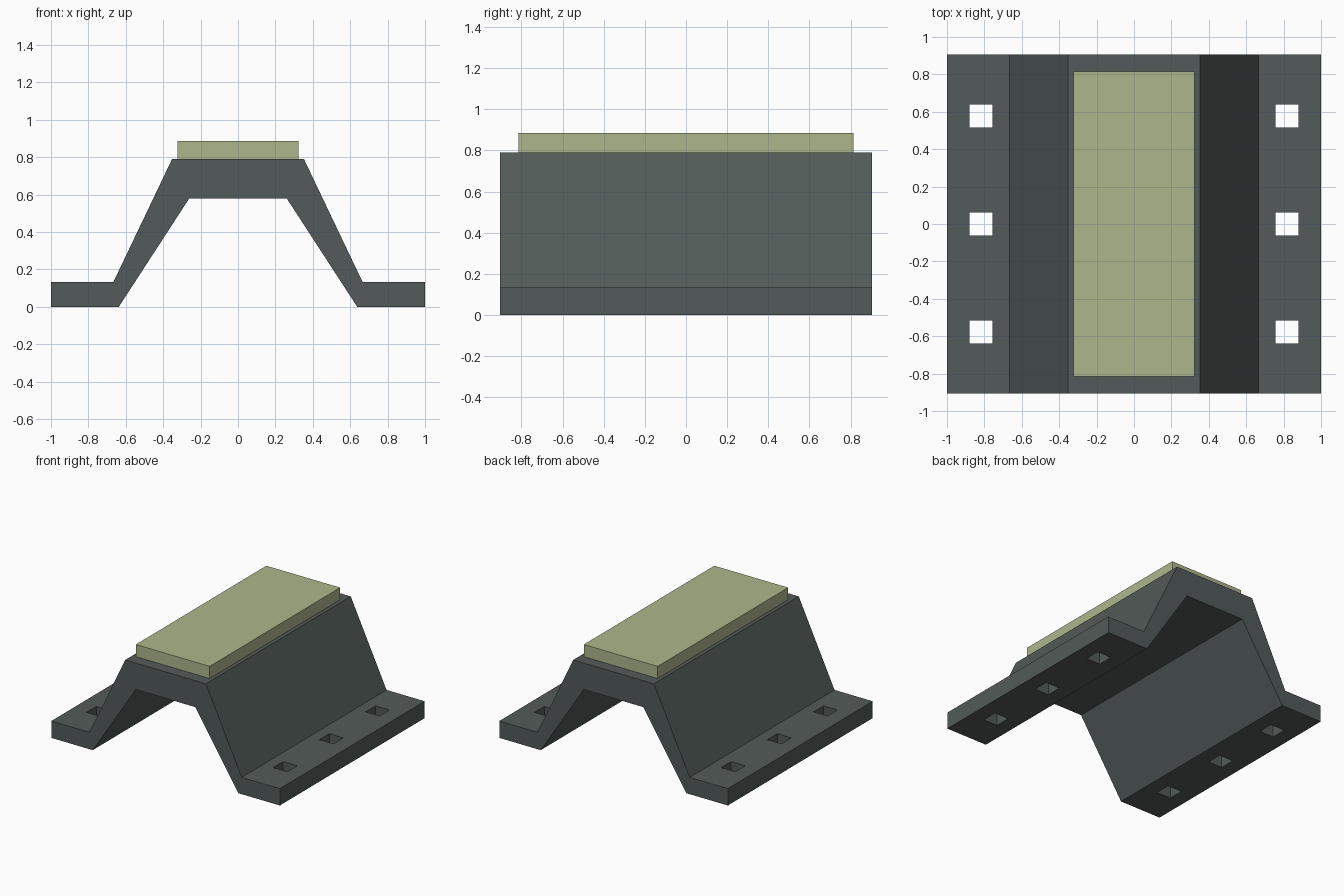
import bpy, bmesh
from mathutils import Matrix

if "Cube" in bpy.data.objects:
    bpy.data.objects.remove(bpy.data.objects["Cube"])


def make_object(name, bm, color=None):
    bmesh.ops.recalc_face_normals(bm, faces=bm.faces[:])
    mesh = bpy.data.meshes.new(name)
    bm.to_mesh(mesh)
    bm.free()
    obj = bpy.data.objects.new(name, mesh)
    bpy.context.collection.objects.link(obj)
    if color:
        mat = bpy.data.materials.new(name + "_material")
        mat.diffuse_color = (*color, 1)
        mat.use_nodes = True
        mat.node_tree.nodes["Principled BSDF"].inputs["Base Color"].default_value = mat.diffuse_color
        mesh.materials.append(mat)
    return obj


def add_box(bm, center, size):
    matrix = Matrix.Translation(center) @ Matrix.Diagonal((*size, 1))
    bmesh.ops.create_cube(bm, size=1, matrix=matrix)


# Hat-shaped bracket: half profile mirrored, then extruded along y
half_length = 0.905
half = [(0.26, 0.58), (0.637, 0), (1, 0), (1, 0.133), (0.666, 0.133), (0.353, 0.789)]
profile = half + [(-x, z) for x, z in reversed(half)]
bm = bmesh.new()
face = bm.faces.new([bm.verts.new((x, -half_length, z)) for x, z in profile])
result = bmesh.ops.extrude_face_region(bm, geom=[face], use_keep_orig=True)
new_verts = [v for v in result["geom"] if isinstance(v, bmesh.types.BMVert)]
bmesh.ops.translate(bm, verts=new_verts, vec=(0, 2 * half_length, 0))
bracket = make_object("bracket", bm, (0.085, 0.105, 0.1))

# Square bolt holes through both flanges
bm = bmesh.new()
for x in (-0.817, 0.817):
    for y in (-0.577, 0, 0.577):
        add_box(bm, (x, y, 0.067), (0.123, 0.123, 0.4))
cutter = make_object("hole_cutter", bm)
cutter.hide_render = True
cutter.hide_set(True)
holes = bracket.modifiers.new("bolt_holes", "BOOLEAN")
holes.operation = "DIFFERENCE"
holes.solver = "EXACT"
holes.object = cutter

# Pad resting on the raised deck
bm = bmesh.new()
add_box(bm, (0, 0, 0.837), (0.646, 1.63, 0.096))
make_object("top_pad", bm, (0.42, 0.47, 0.26))
